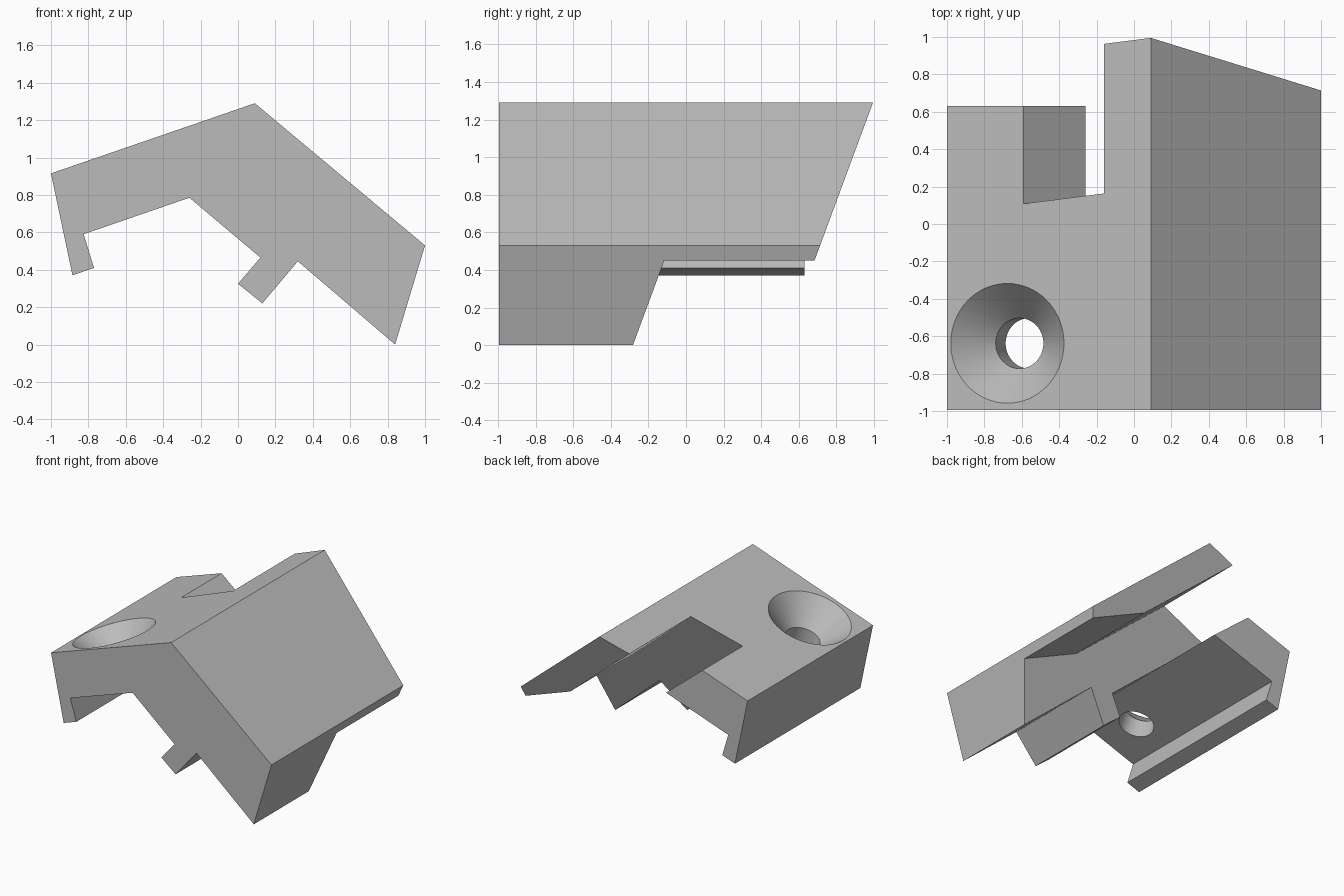
import bpy, bmesh, math
from mathutils import Matrix

if "Cube" in bpy.data.objects:
    bpy.data.objects.remove(bpy.data.objects["Cube"])

HALF = 0.995          # half length in y
TOP = 1.29            # ridge height
LEAN = 0.37           # y shift per unit of height on the slanted ends

grey = bpy.data.materials.new("neutral grey")
grey.use_nodes = True
grey.diffuse_color = (0.5, 0.5, 0.5, 1)
grey.node_tree.nodes["Principled BSDF"].inputs["Base Color"].default_value = (0.5, 0.5, 0.5, 1)


def flat(y):
    return lambda z: y


def slanted(y):
    return lambda z: y - LEAN * (TOP - z)


def finish(name, bm):
    bmesh.ops.recalc_face_normals(bm, faces=bm.faces)
    mesh = bpy.data.meshes.new(name)
    bm.to_mesh(mesh)
    bm.free()
    mesh.materials.append(grey)
    obj = bpy.data.objects.new(name, mesh)
    bpy.context.collection.objects.link(obj)
    return obj


def prism(name, outline, front, back):
    """Extrude an x-z outline between two end planes."""
    bm = bmesh.new()
    a = [bm.verts.new((x, front(z), z)) for x, z in outline]
    b = [bm.verts.new((x, back(z), z)) for x, z in outline]
    bm.faces.new(a)
    bm.faces.new(b[::-1])
    for i in range(len(a)):
        j = (i + 1) % len(a)
        bm.faces.new((a[i], b[i], b[j], a[j]))
    return finish(name, bm)


def lathe(name, profile, matrix, steps=64):
    """Turn an (radius, height) profile about its own z axis."""
    bm = bmesh.new()
    verts = [bm.verts.new((r, 0, h)) for r, h in profile]
    edges = [bm.edges.new(pair) for pair in zip(verts, verts[1:])]
    bmesh.ops.spin(bm, geom=verts + edges, cent=(0, 0, 0), axis=(0, 0, 1),
                   angle=math.tau, steps=steps)
    bmesh.ops.remove_doubles(bm, verts=bm.verts, dist=1e-4)
    bm.transform(matrix)
    return finish(name, bm)


def cut(target, cutter):
    cutter.hide_render = True
    mod = target.modifiers.new("cut", 'BOOLEAN')
    mod.operation = 'DIFFERENCE'
    mod.solver = 'EXACT'
    mod.object = cutter
    bpy.context.view_layer.objects.active = target
    bpy.ops.object.modifier_apply(modifier=mod.name)
    bpy.data.objects.remove(cutter)


# Roof-shaped bracket with a hooked lip and an inner tab
bracket = prism("bracket", [
    (-1, .915), (.09, TOP), (1, .53), (.84, 0), (.32, .445), (.13, .22),
    (0, .325), (.12, .465), (-.26, .785), (-.825, .59), (-.77, .41), (-.885, .37),
], flat(-HALF), slanted(HALF))

# Rear gap that separates the left wing from the thin right plate
cut(bracket, prism("rear_gap", [
    (-.92, 1.327), (-.26, .785), (-.26, -.3), (1.2, -.3),
    (1.2, .36), (.525, .631), (-.4, 1.405),
], slanted(HALF - .8), flat(2)))

# Square end of the left wing
cut(bracket, prism("wing_trim", [(-1.5, -.2), (-.2, -.2), (-.2, 1.6), (-1.5, 1.6)],
                   flat(.63), flat(2)))

# Countersunk screw hole, square to the left slope
slope = math.atan(.344)
place = Matrix.Translation((-.677, -.638, 1.026)) @ Matrix.Rotation(-slope, 4, 'Y')
cut(bracket, lathe("screw_hole", [(0, .1), (.4125, .1), (.135, -.2), (.135, -.8), (0, -.8)], place))

# Smooth hole walls, sharp edges elsewhere
bpy.ops.object.select_all(action='DESELECT')
bracket.select_set(True)
bpy.context.view_layer.objects.active = bracket
bpy.ops.object.shade_smooth_by_angle(angle=math.radians(25))
